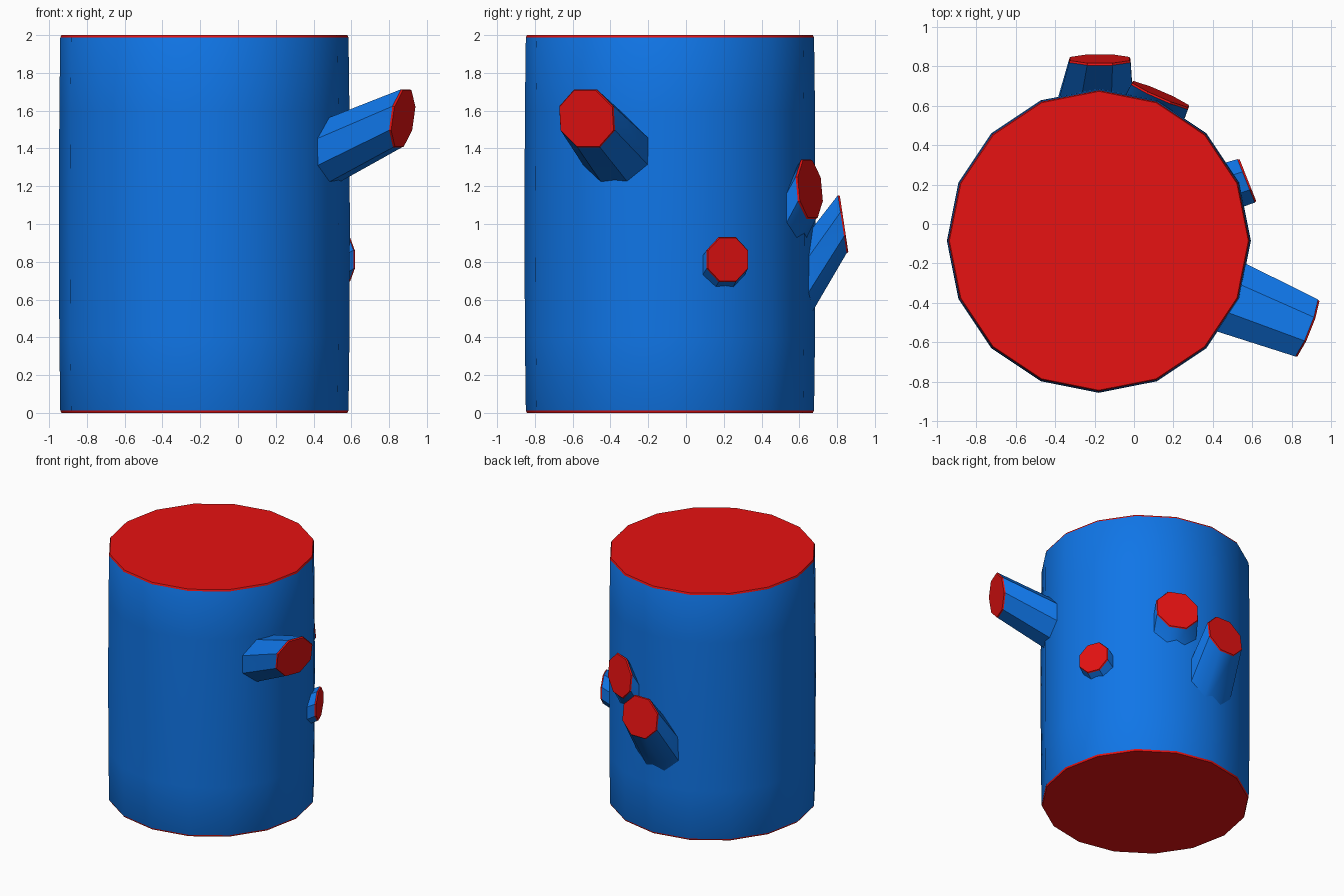
import bpy, bmesh
from math import cos, sin, pi, radians
from mathutils import Vector

cube = bpy.data.objects.get("Cube")
if cube:
    bpy.data.objects.remove(cube, do_unlink=True)


def material(name, color):
    mat = bpy.data.materials.new(name)
    mat.use_nodes = True
    mat.diffuse_color = color
    mat.node_tree.nodes["Principled BSDF"].inputs["Base Color"].default_value = color
    return mat


bark = material("bark blue", (0.005, 0.18, 0.8, 1))
cut = material("cut red", (0.8, 0.006, 0.006, 1))


def ring(center, normal, radius, sides, phase):
    """Points of a regular polygon facing along normal."""
    n = Vector(normal).normalized()
    ref = Vector((1, 0, 0)) if abs(n.z) > 0.9 else Vector((0, 0, 1))
    side = ref.cross(n).normalized()
    up = n.cross(side)
    return [Vector(center) + radius * (cos(a) * side + sin(a) * up)
            for a in (phase + 2 * pi * i / sides for i in range(sides))]


def loft(name, rings, red_bands):
    """Skin a stack of rings, close both ends in red, and paint chosen bands red."""
    bm = bmesh.new()
    loops = [[bm.verts.new(p) for p in r] for r in rings]
    count = len(loops[0])
    for band, (low, high) in enumerate(zip(loops, loops[1:])):
        for i in range(count):
            j = (i + 1) % count
            face = bm.faces.new((low[i], low[j], high[j], high[i]))
            face.material_index = int(band in red_bands)
    for loop in (loops[0][::-1], loops[-1]):
        bm.faces.new(loop).material_index = 1
    bmesh.ops.recalc_face_normals(bm, faces=bm.faces)
    mesh = bpy.data.meshes.new(name)
    bm.to_mesh(mesh)
    bm.free()
    mesh.materials.append(bark)
    mesh.materials.append(cut)
    obj = bpy.data.objects.new(name, mesh)
    bpy.context.collection.objects.link(obj)
    bpy.ops.object.select_all(action='DESELECT')
    obj.select_set(True)
    bpy.context.view_layer.objects.active = obj
    bpy.ops.object.shade_smooth_by_angle(angle=radians(35))


# Trunk: sixteen sides, slight bulge, thin red rims
profile = [(0.757, 0), (0.763, 0.013), (0.768, 0.4), (0.77, 1.0),
           (0.768, 1.6), (0.763, 1.987), (0.757, 2)]
loft("trunk",
     [ring((-0.178, -0.085, z), (0, 0, 1), r, 16, 0) for r, z in profile],
     {0, len(profile) - 2})


# Sawn branch stubs: tapered octagons starting inside the trunk
def branch(name, root, root_radius, end, end_radius, facing):
    root, end = Vector(root), Vector(end)
    n = Vector(facing).normalized()
    rings = [ring(root, n, root_radius, 8, pi / 8),
             ring(end - 0.01 * n, n, end_radius, 8, pi / 8),
             ring(end, n, end_radius - 0.005, 8, pi / 8)]
    loft(name, rings, {1})


branch("long_branch", (0.34, -0.31, 1.31), 0.215,
       (0.875, -0.527, 1.558), 0.168, (0.93, -0.37, -0.15))
branch("small_branch", (0.40, 0.165, 0.72), 0.135,
       (0.577, 0.222, 0.812), 0.128, (0.93, 0.37, 0))
branch("lower_back_branch", (-0.2, 0.58, 0.63), 0.215,
       (-0.173, 0.837, 1.0), 0.168, (0, 1, 0.15))
branch("upper_back_branch", (0.07, 0.51, 0.92), 0.18,
       (0.135, 0.658, 1.185), 0.17, (0.4, 0.92, 0.1))
